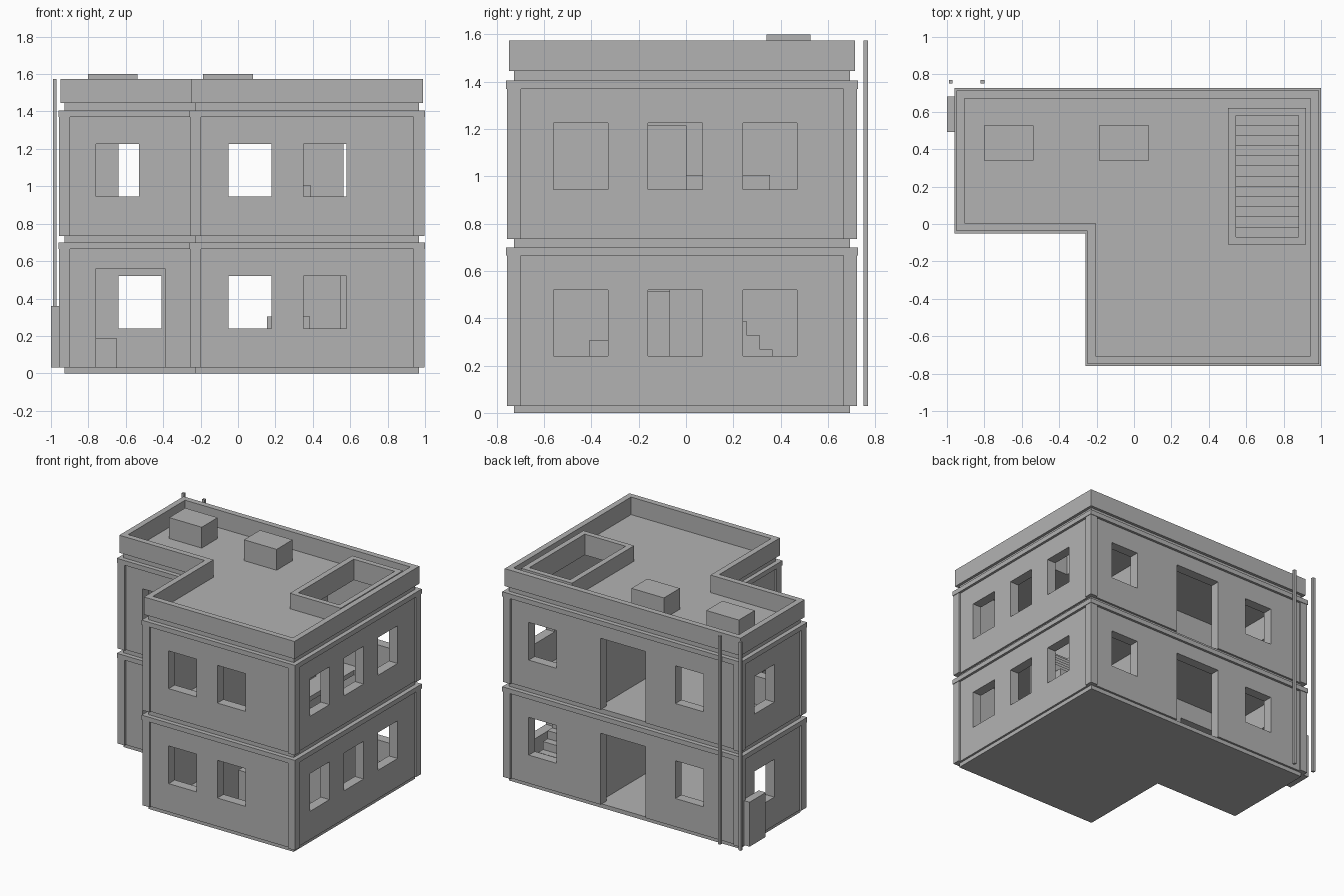
import bpy, bmesh

if "Cube" in bpy.data.objects:
    bpy.data.objects.remove(bpy.data.objects["Cube"])

grey = bpy.data.materials.new("concrete grey")
grey.diffuse_color = (0.45, 0.45, 0.45, 1)
grey.use_nodes = True
grey.node_tree.nodes["Principled BSDF"].inputs["Base Color"].default_value = grey.diffuse_color


def finish(bm, name):
    bmesh.ops.recalc_face_normals(bm, faces=bm.faces[:])
    me = bpy.data.meshes.new(name)
    bm.to_mesh(me)
    bm.free()
    me.materials.append(grey)
    ob = bpy.data.objects.new(name, me)
    bpy.context.collection.objects.link(ob)
    return ob


def plan(o):
    """L-shaped footprint, inset by o."""
    return [(-0.96 + o, -0.05 + o), (-0.26 + o, -0.05 + o), (-0.26 + o, -0.76 + o),
            (1.0 - o, -0.76 + o), (1.0 - o, 0.727 - o), (-0.96 + o, 0.727 - o)]


def rect(x0, x1, y0, y1):
    return [(x0, y0), (x1, y0), (x1, y1), (x0, y1)]


def prism(name, pts, z0, z1):
    bm = bmesh.new()
    face = bm.faces.new([bm.verts.new((x, y, z0)) for x, y in pts])
    ext = bmesh.ops.extrude_face_region(bm, geom=[face], use_keep_orig=True)
    for v in ext["geom"]:
        if isinstance(v, bmesh.types.BMVert):
            v.co.z = z1
    return finish(bm, name)


def ring(name, outer, inner, z0, z1):
    bm = bmesh.new()
    loops = [[bm.verts.new((x, y, z)) for x, y in pts]
             for pts, z in ((outer, z0), (outer, z1), (inner, z1), (inner, z0))]
    n = len(outer)
    for k in range(4):
        a, b = loops[k], loops[(k + 1) % 4]
        for i in range(n):
            j = (i + 1) % n
            bm.faces.new((a[i], a[j], b[j], b[i]))
    return finish(bm, name)


def boxes(name, items):
    """One object from several (x0, x1, y0, y1, z0, z1) boxes."""
    bm = bmesh.new()
    for x0, x1, y0, y1, z0, z1 in items:
        vs = bmesh.ops.create_cube(bm, size=1)["verts"]
        for v in vs:
            v.co = (x1 if v.co.x > 0 else x0, y1 if v.co.y > 0 else y0, z1 if v.co.z > 0 else z0)
    return finish(bm, name)


def cut(ob, items):
    """Cut box-shaped openings out of an object."""
    cutter = boxes("cutter", items)
    cutter.hide_render = True
    mod = ob.modifiers.new("openings", 'BOOLEAN')
    mod.operation, mod.solver, mod.object = 'DIFFERENCE', 'EXACT', cutter
    dg = bpy.context.evaluated_depsgraph_get()
    me = bpy.data.meshes.new_from_object(ob.evaluated_get(dg))
    ob.modifiers.clear()
    ob.data = me
    bpy.data.objects.remove(cutter)


STAIR = (0.545, 0.88, -0.07, 0.58)
H = 0.705          # storey height

# Slabs
prism("ground_slab", plan(0.033), 0, 0.03)
for name, z0, z1 in (("floor_slab", 0.70, 0.735), ("roof_slab", 1.405, 1.445)):
    cut(prism(name, plan(0.033), z0, z1), [STAIR + (z0 - 0.1, z1 + 0.1)])

# Two storeys
for s in range(2):
    b = 0.03 + s * H
    win, door = (b + 0.21, b + 0.49), (b - 0.02, b + 0.53)
    tag = ("lower", "upper")[s]
    walls = ring(tag + "_walls", plan(0.018), plan(0.09), b, b + 0.64)
    front, back, wing = (-0.8, -0.6), (0.6, 0.8), (-0.1, 0.1)
    holes = [(x, x + 0.23) + front + win for x in (-0.05, 0.35)]
    holes += [(0.85, 1.1, y, y + 0.23) + win for y in (-0.56, -0.16, 0.24)]
    holes += [(x, x + 0.23) + back + win for x in (-0.64, 0.565)]
    holes.append((-0.165, 0.205) + back + door)
    holes.append((-1.1, -0.8, 0.31, 0.54) + win)
    holes.append(((-0.76, -0.39) + wing + door) if s == 0 else ((-0.76, -0.53) + wing + win))
    cut(walls, holes)
    # Top band and corner pilasters
    ring(tag + "_band", plan(0), plan(0.09), b + 0.635, b + 0.67)
    outer, inner = plan(0.004), plan(0.062)
    corners = []
    for i in (0, 2, 3, 4, 5):
        (ax, ay), (cx, cy) = outer[i], inner[i]
        corners.append((min(ax, cx), max(ax, cx), min(ay, cy), max(ay, cy), b, b + 0.64))
    boxes(tag + "_pilasters", corners)
    # Inner partition with a doorway
    part = boxes(tag + "_partition", [(0.24, 0.29, -0.68, 0.645, b, b + 0.67)])
    cut(part, [(0.2, 0.33, -0.2, 0.0, b - 0.02, b + 0.48)])

# Furniture blocks
boxes("lower_counter", [(0.155, 0.24, -0.41, -0.21, 0.03, 0.305), (0.29, 0.385, -0.41, -0.21, 0.03, 0.305)])
boxes("upper_counter", [(0.29, 0.39, 0.0, 0.355, 0.735, 1.005)])
boxes("wing_bench", [(-0.86, -0.65, 0.3, 0.6, 0.03, 0.19)])

# Staircase climbing towards the front
n, run, rise = 11, 0.0545, 0.0595
prof = [(0.53, 0.03)]
for i in range(n):
    y, z = 0.53 - i * run, 0.03 + (i + 1) * rise
    prof += [(y, z), (y - run, z)]
prof.append((0.53 - n * run, 0.03))
bm = bmesh.new()
sides = [[bm.verts.new((x, y, z)) for y, z in prof] for x in (0.545, 0.88)]
for side in sides:
    bm.faces.new(side)
for i in range(len(prof)):
    j = (i + 1) % len(prof)
    bm.faces.new((sides[0][i], sides[0][j], sides[1][j], sides[1][i]))
finish(bm, "staircase")

# Roof parapet, stairwell rim and roof units
ring("parapet", plan(0.012), plan(0.055), 1.445, 1.575)
ring("stairwell_rim", rect(0.503, 0.92, -0.11, 0.62), rect(*STAIR), 1.445, 1.56)
boxes("roof_units", [(x, x + 0.267, 0.34, 0.527, 1.445, 1.6) for x in (-0.803, -0.188)])

# Downpipes and meter box
boxes("downpipes", [(x, x + 0.02, 0.75, 0.77, 0.03, 1.575) for x in (-0.99, -0.82)])
boxes("meter_box", [(-1.0, -0.942, 0.493, 0.683, 0.03, 0.36)])
